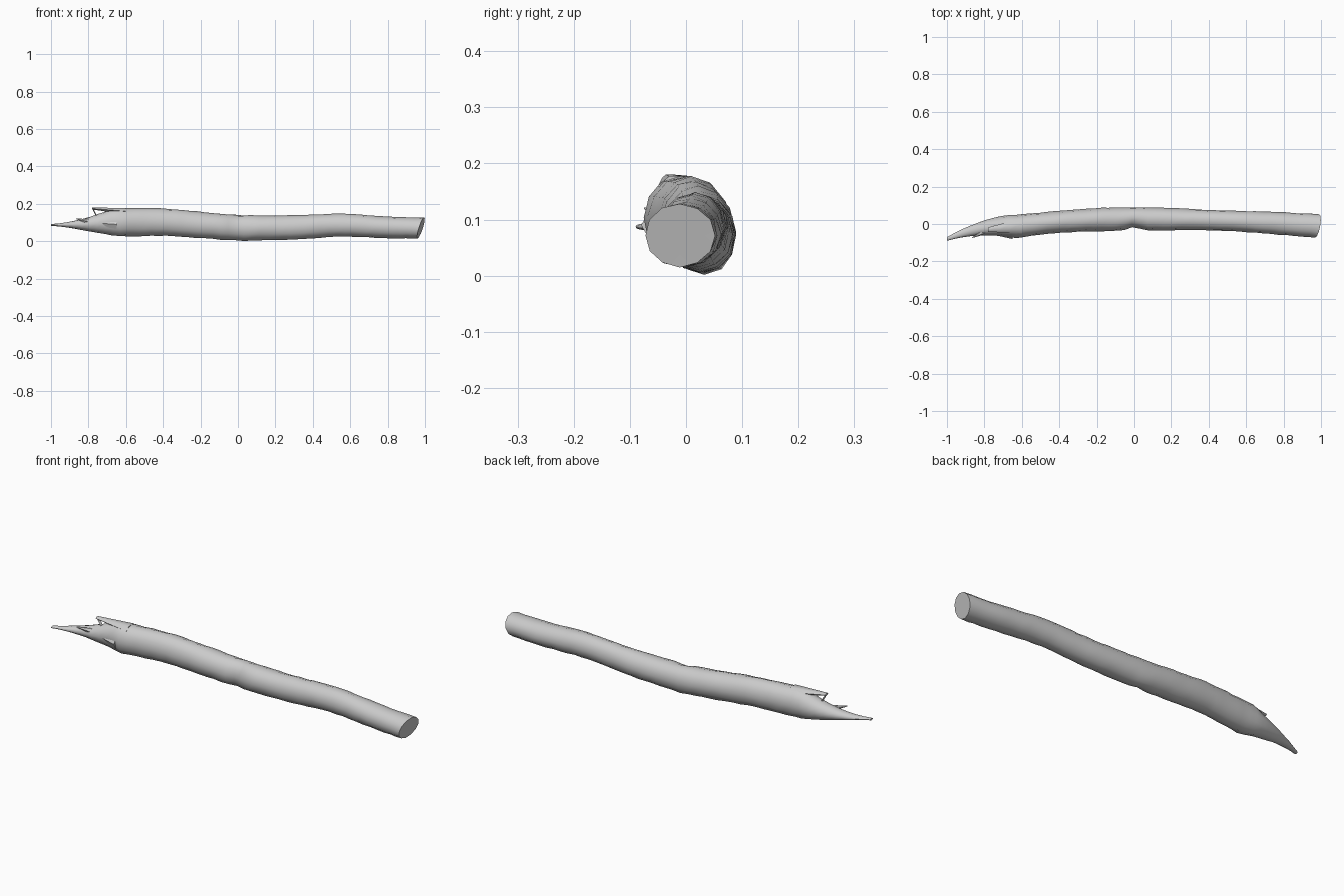
import bpy, bmesh, math, random
from mathutils import Vector

random.seed(4)
cube = bpy.data.objects.get("Cube")
if cube:
    bpy.data.objects.remove(cube, do_unlink=True)

grey = (0.6, 0.6, 0.6, 1)
bark = bpy.data.materials.new("grey_wood")
bark.use_nodes = True
bark.diffuse_color = grey
bark.node_tree.nodes["Principled BSDF"].inputs["Base Color"].default_value = grey

SAWN_END, SNAP, TIP = 0.978, -0.67, -1


def hump(x, middle, width):
    """Smooth bump of height one."""
    return math.exp(-((x - middle) / width) ** 2)


def log_section(x):
    """Centre and half widths of the log at x: bowed trunk, then tapering bent spike."""
    if x < SNAP:
        along = (SNAP - x) / (SNAP - TIP)
        left = 1 - along
        centre = Vector((x, -0.01 - 0.07 * along ** 2, 0.087 + 0.017 * left ** 3))
        return centre, 0.05 * left + 0.01, 0.07 * left ** 1.5 + 0.005
    snapped_side = min(x, 0)
    bow = 0.1 if x < 0 else 0.04
    notch = 0.01 * hump(x, 0, 0.04)
    rise = 0.015 * hump(x, 0.55, 0.2) - 0.08 * max(snapped_side, -0.4)
    centre = Vector((x, 0.027 - bow * x * x + notch, 0.071 + rise))
    half_width = 0.06 - 0.01 * snapped_side + 0.004 * math.cos(6.6 * x) - notch
    return centre, half_width, 0.07 - 0.013 * x


def ring_points(centre, half_width, half_height, sides, rough=0.0, lean=0.0):
    """Slightly uneven ellipse across the log, leaning along x."""
    points = []
    for k in range(sides):
        angle = math.tau * k / sides
        c, s = math.cos(angle), math.sin(angle)
        size = 1 - rough * random.random()
        points.append(centre + Vector((lean * (c / 2 + s * 0.8),
                                       half_width * c * size,
                                       half_height * s * size)))
    return points


def skin(name, rings):
    """Join successive rings into a closed, softly shaded solid."""
    bm = bmesh.new()
    loops = [[bm.verts.new(p) for p in ring] for ring in rings]
    for near, far in zip(loops, loops[1:]):
        for k in range(len(near)):
            bm.faces.new((near[k - 1], near[k], far[k], far[k - 1]))
    for loop in (loops[0], loops[-1]):
        middle = sum((v.co for v in loop), Vector()) / len(loop)
        hub = bm.verts.new(middle)
        for k in range(len(loop)):
            bm.faces.new((loop[k - 1], loop[k], hub))
    bmesh.ops.recalc_face_normals(bm, faces=bm.faces)
    mesh = bpy.data.meshes.new(name)
    bm.to_mesh(mesh)
    bm.free()
    mesh.materials.append(bark)
    obj = bpy.data.objects.new(name, mesh)
    bpy.context.collection.objects.link(obj)
    bpy.ops.object.select_all(action='DESELECT')
    obj.select_set(True)
    bpy.context.view_layer.objects.active = obj
    bpy.ops.object.shade_smooth_by_angle(angle=math.radians(50))


def splinter(name, root, tip, half_width, half_height, tip_size):
    """Flat shard narrowing from root to tip."""
    rings = []
    for step in range(4):
        along = step / 3
        size = 1 + (tip_size - 1) * along
        centre = Vector(root).lerp(Vector(tip), along)
        rings.append(ring_points(centre, half_width * size, half_height * size, sides=6))
    skin(name, rings)


# Log with a slanted sawn end and a long bent spike at the snapped end
log_rings = []
steps = 48
for i in range(steps + 1):
    x = SAWN_END + (TIP - SAWN_END) * i / steps
    centre, half_width, half_height = log_section(x)
    lean = 0.022 if i < 2 else 0
    log_rings.append(ring_points(centre, half_width, half_height, sides=12,
                                 rough=0.05, lean=lean))
skin("log", log_rings)

# Broken shards around the snapped end
splinter("upper_splinter", root=(-0.6, -0.01, 0.16), tip=(-0.78, -0.03, 0.175),
         half_width=0.04, half_height=0.02, tip_size=0.3)
splinter("splinter_bridge", root=(-0.75, -0.02, 0.12), tip=(-0.775, -0.03, 0.17),
         half_width=0.01, half_height=0.01, tip_size=0.6)
splinter("side_splinter", root=(-0.65, -0.05, 0.09), tip=(-0.79, -0.04, 0.1),
         half_width=0.03, half_height=0.03, tip_size=0.3)
splinter("small_barb", root=(-0.78, -0.03, 0.1), tip=(-0.865, -0.073, 0.12),
         half_width=0.02, half_height=0.02, tip_size=0.1)
